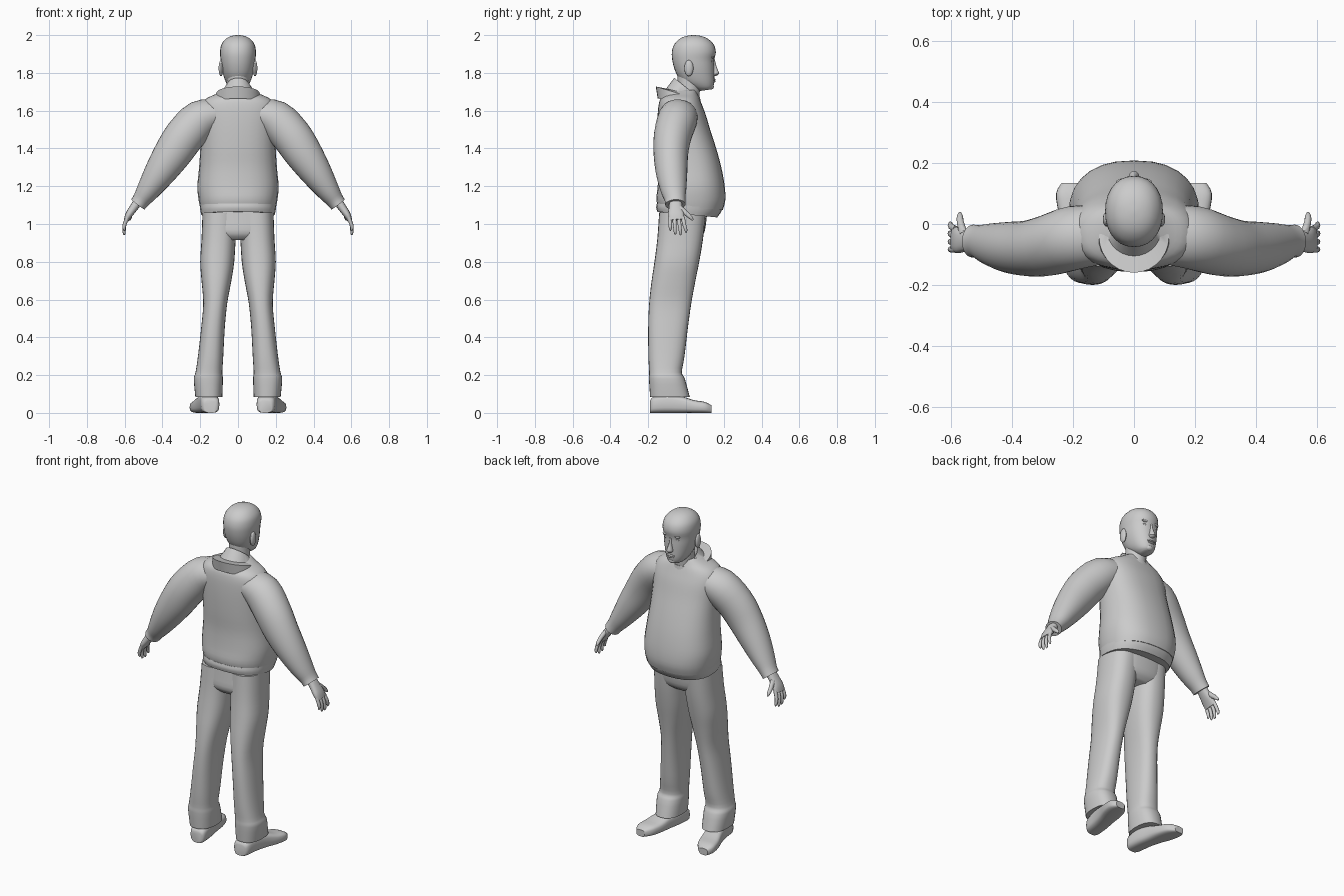
import bpy, bmesh
from math import sin, cos, pi, radians
from mathutils import Vector

SIDES = 28


def power(v, n):
    return (1 if v >= 0 else -1) * abs(v) ** (2 / n)


def smooth_rows(rows, k=3):
    """Catmull-Rom interpolation of parameter rows."""
    out = []
    for i in range(len(rows) - 1):
        p0, p1, p2 = rows[max(i - 1, 0)], rows[i], rows[i + 1]
        p3 = rows[min(i + 2, len(rows) - 1)]
        for j in range(k):
            t = j / k
            out.append([0.5 * (2 * b + (c - a) * t + (2 * a - 5 * b + 4 * c - d) * t * t
                               + (3 * b - a - 3 * c + d) * t ** 3)
                        for a, b, c, d in zip(p0, p1, p2, p3)])
    return out + [list(rows[-1])]


def ellipse(centre, u, v, n=2.0, sides=SIDES):
    return [centre + u * power(cos(2 * pi * i / sides), n) + v * power(sin(2 * pi * i / sides), n)
            for i in range(sides)]


def loft(name, rings, mirror=False, caps=True, angle=40):
    bm = bmesh.new()
    loops = [[bm.verts.new(p) for p in r] for r in rings]
    for a, b in zip(loops, loops[1:]):
        for i in range(len(a)):
            j = (i + 1) % len(a)
            bm.faces.new((a[i], a[j], b[j], b[i]))
    if caps:
        bm.faces.new(loops[0])
        bm.faces.new(loops[-1])
    bmesh.ops.recalc_face_normals(bm, faces=bm.faces)
    return finish(name, bm, mirror, angle)


def finish(name, bm, mirror, angle=40):
    me = bpy.data.meshes.new(name)
    bm.to_mesh(me)
    bm.free()
    ob = bpy.data.objects.new(name, me)
    bpy.context.collection.objects.link(ob)
    bpy.ops.object.select_all(action='DESELECT')
    ob.select_set(True)
    bpy.context.view_layer.objects.active = ob
    bpy.ops.object.shade_smooth_by_angle(angle=radians(angle))
    if mirror:
        ob.modifiers.new("Mirror", 'MIRROR').use_mirror_merge = False
    return ob


def stack(name, rows, n=2.0, mirror=False, k=3, caps=True):
    """Horizontal sections: z, x0, x1, y0, y1, tilt (height gained toward +y)."""
    rings = []
    for z, x0, x1, y0, y1, tilt in smooth_rows(rows, k):
        rings.append(ellipse(Vector(((x0 + x1) / 2, (y0 + y1) / 2, z)),
                             Vector(((x1 - x0) / 2, 0, 0)), Vector((0, (y1 - y0) / 2, tilt)), n))
    return loft(name, rings, mirror, caps)


def centred(rows):
    return [(z, -w, w, y0, y1, t) for z, w, y0, y1, t in rows]


def tube(name, rows, k=3, sides=SIDES, n=2.0):
    """Swept section along a path: x, y, z, thickness, depth along y."""
    pts = smooth_rows(rows, k)
    rings = []
    for i, (x, y, z, a, b) in enumerate(pts):
        t = (Vector(pts[min(i + 1, len(pts) - 1)][:3]) - Vector(pts[max(i - 1, 0)][:3])).normalized()
        u = Vector((0, 1, 0)).cross(t).normalized()
        rings.append(ellipse(Vector((x, y, z)), u * a, t.cross(u) * b, n, sides))
    return loft(name, rings, True)


def blob(name, loc, size, mirror=False):
    bm = bmesh.new()
    bmesh.ops.create_uvsphere(bm, u_segments=14, v_segments=9, radius=1)
    for v in bm.verts:
        v.co = Vector(loc) + Vector([c * s for c, s in zip(v.co, size)])
    return finish(name, bm, mirror)


# Jacket body with a full belly
stack("jacket_body", centred([
    (1.085, .200, -.150, .195, -.01), (1.13, .209, -.157, .208, -.005),
    (1.20, .215, -.150, .205, 0), (1.30, .206, -.145, .187, 0),
    (1.40, .200, -.150, .160, 0), (1.50, .200, -.152, .128, 0),
    (1.58, .205, -.150, .104, 0), (1.63, .198, -.145, .085, 0),
    (1.663, .170, -.135, .072, 0), (1.687, .120, -.110, .062, 0),
    (1.71, .075, -.070, .055, 0)]), n=2.4)

# Hem band
stack("jacket_hem", centred([
    (1.05, .195, -.152, .165, -.015), (1.075, .200, -.158, .185, -.013),
    (1.10, .203, -.154, .198, -.008)]), n=2.4)

# Folded collar standing away at the back
stack("collar", centred([
    (1.66, .058, -.045, .062, -.04), (1.722, .065, -.062, .066, -.052),
    (1.695, .090, -.105, .074, -.022), (1.692, .115, -.160, .076, -.036),
    (1.64, .125, -.150, .085, -.025)]), k=1, caps=False)

# Sleeves
tube("sleeve", [
    (.10, -.035, 1.585, .075, .095), (.195, -.045, 1.555, .103, .105),
    (.28, -.070, 1.470, .106, .100), (.345, -.080, 1.375, .100, .092),
    (.415, -.076, 1.270, .083, .083), (.475, -.066, 1.180, .062, .068),
    (.510, -.058, 1.130, .048, .055), (.530, -.056, 1.103, .044, .054)])

# Hands
tube("palm", [
    (.525, -.055, 1.125, .024, .032), (.553, -.055, 1.085, .022, .036),
    (.577, -.053, 1.050, .019, .043), (.592, -.050, 1.020, .013, .040)], sides=16, n=2.4)
for i, (y0, y1, z1) in enumerate([(-.084, -.083, .965), (-.062, -.057, .945),
                                  (-.039, -.029, .942), (-.017, .000, .955)]):
    tube(f"finger_{i + 1}", [
        (.586, y0, 1.035, .010, .011), (.601, (y0 + y1) / 2, .995, .010, .010),
        (.603, y1, z1 + .012, .008, .008), (.600, y1, z1, .004, .004)], k=2, sides=10)
tube("thumb", [(.560, -.035, 1.085, .014, .017), (.570, .002, 1.055, .012, .013),
               (.572, .026, 1.033, .010, .010), (.572, .037, 1.020, .004, .004)], k=2, sides=10)

# Trousers
stack("trouser_seat", centred([
    (1.10, .185, -.135, .115, 0), (1.02, .188, -.142, .108, 0),
    (.95, .175, -.145, .095, 0), (.915, .120, -.115, .060, 0)]), n=2.6)
stack("trouser_leg", [
    (1.06, .000, .188, -.142, .105, 0), (.92, .012, .193, -.152, .090, 0),
    (.80, .020, .200, -.167, .070, 0), (.70, .035, .193, -.182, .050, 0),
    (.58, .057, .184, -.195, .028, 0), (.45, .070, .195, -.200, .010, 0),
    (.30, .078, .212, -.199, -.008, 0), (.215, .083, .225, -.195, -.022, 0),
    (.18, .080, .234, -.196, -.006, 0), (.085, .083, .226, -.190, .020, 0)], n=2.4, mirror=True)

# Shoes turned outward
shoe = smooth_rows([
    (.145, -.190, .034, .065), (.147, -.172, .048, .085), (.155, -.100, .052, .100),
    (.170, -.030, .054, .090), (.188, .040, .060, .068), (.202, .100, .054, .058),
    (.210, .135, .028, .040)])
loft("shoe", [ellipse(Vector((x, y, h / 2)), Vector((w, 0, 0)), Vector((0, 0, h / 2)), 3.2, 24)
              for x, y, w, h in shoe], True)

# Neck and head
stack("neck", centred([(1.62, .062, -.060, .065, 0), (1.72, .057, -.045, .075, 0),
                       (1.82, .060, -.045, .085, 0)]))
stack("head", centred([
    (1.708, .026, .072, .128, .004), (1.722, .046, .030, .142, 0), (1.75, .064, -.018, .149, 0),
    (1.79, .078, -.048, .150, 0), (1.83, .087, -.064, .150, 0), (1.87, .092, -.073, .150, 0),
    (1.91, .095, -.075, .158, 0), (1.95, .088, -.063, .147, 0), (1.98, .065, -.034, .117, 0),
    (1.995, .036, .000, .082, 0), (2.0, .006, .035, .047, 0)]), n=2.15)

# Face
stack("nose", centred([
    (1.784, .010, .130, .160, 0), (1.794, .018, .130, .174, 0), (1.808, .015, .130, .172, 0),
    (1.835, .009, .130, .161, 0), (1.870, .007, .130, .153, 0)]), k=2)
blob("upper_lip", (0, .147, 1.764), (.026, .010, .006))
blob("lower_lip", (0, .146, 1.754), (.022, .010, .006))
blob("chin", (0, .130, 1.727), (.024, .018, .016))
blob("eye", (.034, .134, 1.862), (.014, .010, .008), True)
blob("brow", (.034, .140, 1.882), (.024, .010, .007), True)
blob("ear", (.090, .015, 1.825), (.013, .024, .043), True)
